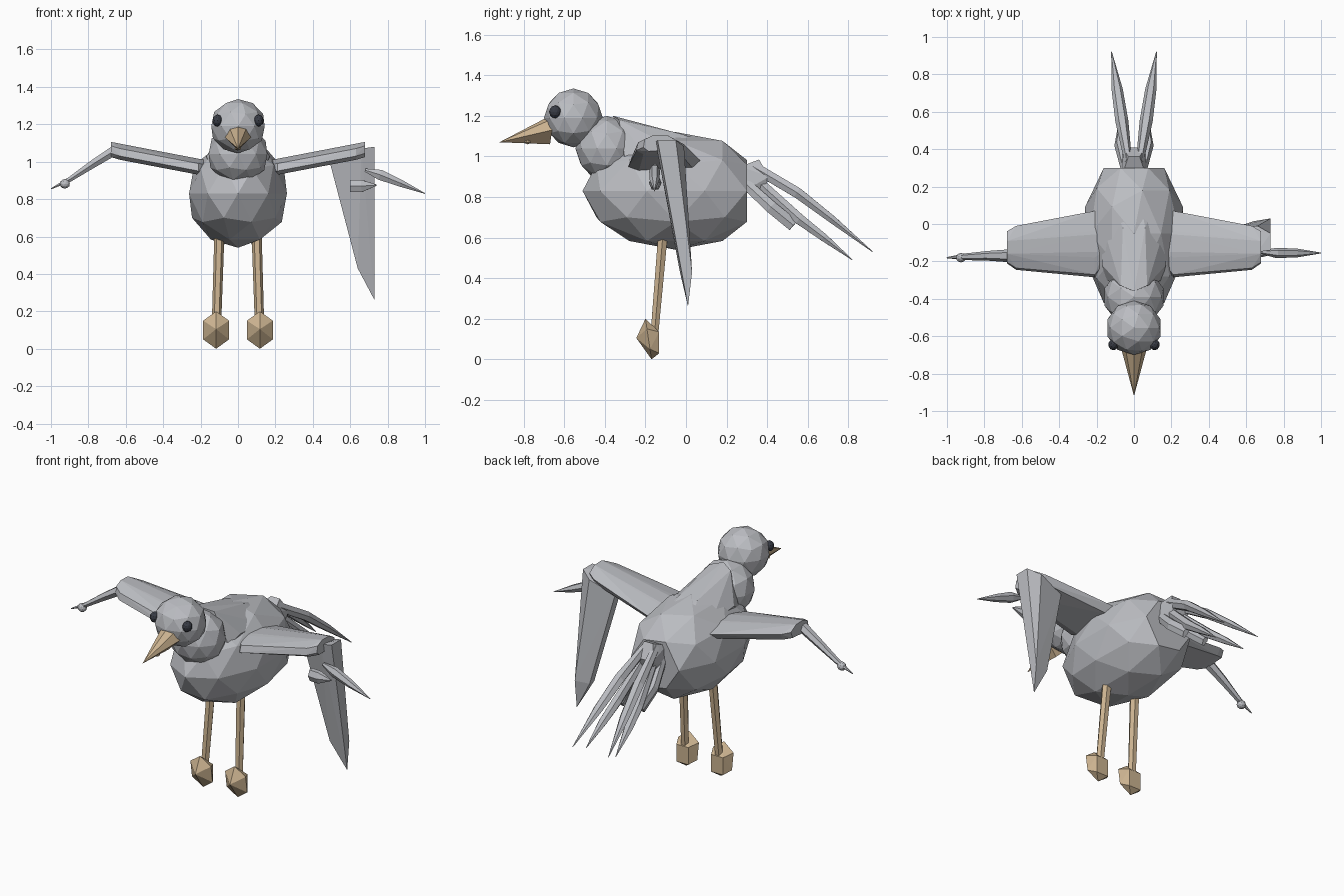
import bpy, bmesh, math
from mathutils import Vector

cube = bpy.data.objects.get("Cube")
if cube:
    bpy.data.objects.remove(cube)


def material(name, rgb):
    m = bpy.data.materials.new(name)
    m.use_nodes = True
    m.diffuse_color = (*rgb, 1)
    bsdf = next(n for n in m.node_tree.nodes if n.type == 'BSDF_PRINCIPLED')
    bsdf.inputs["Base Color"].default_value = (*rgb, 1)
    return m


GREY = material("feather grey", (0.50, 0.51, 0.54))
TAN = material("beak tan", (0.60, 0.45, 0.28))
DARK = material("eye dark", (0.04, 0.045, 0.06))


def finish(name, bm, mat):
    bmesh.ops.recalc_face_normals(bm, faces=bm.faces)
    mesh = bpy.data.meshes.new(name)
    bm.to_mesh(mesh)
    bm.free()
    mesh.materials.append(mat)
    ob = bpy.data.objects.new(name, mesh)
    bpy.context.collection.objects.link(ob)
    return ob


def ball(name, centre, radii, mat, detail=2, back=None):
    """Faceted ball, optionally flattened at a back plane."""
    bm = bmesh.new()
    bmesh.ops.create_icosphere(bm, subdivisions=detail, radius=1)
    for v in bm.verts:
        v.co = Vector(c + r * u for c, r, u in zip(centre, radii, v.co))
        if back is not None:
            v.co.y = min(v.co.y, back)
    return finish(name, bm, mat)


def hull(name, points, mat):
    bm = bmesh.new()
    for p in points:
        bm.verts.new(p)
    result = bmesh.ops.convex_hull(bm, input=bm.verts)
    loose = {g for g in result["geom_interior"] + result["geom_unused"]
             if isinstance(g, bmesh.types.BMVert)}
    bmesh.ops.delete(bm, geom=list(loose), context='VERTS')
    return finish(name, bm, mat)


def spindle(name, path, mat, side=(1, 0, 0), sides=6):
    """Tapered rod; path rows are (point, half width along side, half depth)."""
    axis = (Vector(path[-1][0]) - Vector(path[0][0])).normalized()
    u = Vector(side)
    u = (u - axis * u.dot(axis)).normalized()
    w = axis.cross(u)
    bm = bmesh.new()
    rings = []
    for p, a, b in path:
        rings.append([bm.verts.new(Vector(p) + u * a * math.cos(t) + w * b * math.sin(t))
                      for t in (math.tau * i / sides for i in range(sides))])
    for r, s in zip(rings, rings[1:]):
        for i in range(sides):
            j = (i + 1) % sides
            bm.faces.new((r[i], r[j], s[j], s[i]))
    bm.faces.new(rings[0])
    bm.faces.new(rings[-1])
    return finish(name, bm, mat)


# Body, neck and head
ball("body", (0, -0.05, 0.83), (0.275, 0.46, 0.29), GREY, back=0.30)
ball("neck", (0, -0.39, 1.04), (0.165, 0.155, 0.16), GREY)
ball("head", (0, -0.555, 1.19), (0.15, 0.145, 0.145), GREY)

# Ridged mantle between the wings
hull("mantle", [(0, -0.36, 1.20)] + [(s * x, y, z) for s in (-1, 1) for x, y, z in
     ((0.07, -0.33, 1.18), (0.06, -0.02, 1.11), (0.03, 0.14, 1.06),
      (0.17, -0.22, 1.03), (0.17, 0.0, 1.01), (0.15, -0.3, 0.98), (0.12, 0.12, 1.02))], GREY)

# Beak
hull("beak", [(0, -0.92, 1.07), (0, -0.67, 1.20), (0, -0.67, 1.06),
              (0.07, -0.66, 1.13), (-0.07, -0.66, 1.13),
              (0.045, -0.67, 1.18), (-0.045, -0.67, 1.18)], TAN)
ball("beak_bump", (0, -0.78, 1.075), (0.02, 0.02, 0.016), TAN, 1)

# Upper wings: flattened arch lofted from root to wrist
STATIONS = ((0.16, -0.22, 0.02, 0.97), (0.21, -0.285, 0.07, 0.975),
            (0.63, -0.245, -0.01, 1.055), (0.68, -0.21, -0.04, 1.07))
ARCH = ((0, -0.025), (0.04, 0.015), (0.3, 0.036), (0.7, 0.034), (1, 0.005), (0.9, -0.035), (0.15, -0.045))
for s, label in ((1, "left"), (-1, "right")):
    hull(label + "_upper_wing", [(s * x, a + t * (b - a), z + h)
         for x, a, b, z in STATIONS for t, h in ARCH], GREY)

    # Eyes
    ball(label + "_eye", (s * 0.11, -0.645, 1.22), (0.027, 0.03, 0.032), DARK)

    # Legs and faceted feet
    spindle(label + "_leg", [((s * 0.1, -0.115, 0.60), 0.027, 0.027),
                             ((s * 0.115, -0.155, 0.13), 0.025, 0.022)], TAN)
    cx = s * 0.117
    ring = [(cx + 0.08 * math.cos(t), -0.185 - 0.015 * math.sin(t), 0.1 + 0.1 * math.sin(t))
            for t in (math.pi / 6 + math.pi / 3 * i for i in range(6))]
    hull(label + "_foot", ring + [(cx, -0.245, 0.105)] +
         [(cx + dx, -0.132, z) for dx in (-0.04, 0.04) for z in (0.03, 0.135)], TAN)

    # Tail feathers: long upper, lower and short stub
    spindle(label + "_upper_tail_feather",
            [((s * 0.03, 0.33, 0.95), 0.02, 0.03), ((s * 0.065, 0.55, 0.82), 0.035, 0.03),
             ((s * 0.09, 0.72, 0.69), 0.03, 0.022), ((s * 0.12, 0.92, 0.53), 0.002, 0.002)], GREY)
    spindle(label + "_lower_tail_feather",
            [((s * 0.035, 0.36, 0.87), 0.02, 0.03), ((s * 0.07, 0.56, 0.69), 0.03, 0.03),
             ((s * 0.085, 0.68, 0.60), 0.027, 0.022), ((s * 0.1, 0.82, 0.49), 0.002, 0.002)], GREY)
    spindle(label + "_short_tail_feather",
            [((s * 0.05, 0.29, 0.87), 0.02, 0.03), ((s * 0.08, 0.42, 0.75), 0.025, 0.035),
             ((s * 0.07, 0.53, 0.66), 0.015, 0.035)], GREY)

# Tail root
hull("tail_root", [(s * x, y, z) for s in (-1, 1) for x, y, z in
     ((0.06, 0.27, 0.95), (0.07, 0.27, 0.82), (0.03, 0.36, 0.985),
      (0.06, 0.41, 0.90), (0.04, 0.38, 0.82))], GREY)

# Right wing tip: slim lowered feather with a small knob
spindle("right_wing_tip", [((-0.66, -0.17, 1.06), 0.035, 0.03), ((-0.78, -0.17, 0.985), 0.026, 0.024),
        ((-0.9, -0.175, 0.905), 0.018, 0.015), ((-1.0, -0.18, 0.855), 0.003, 0.003)], GREY, (0, 1, 0))
ball("right_wing_knob", (-0.925, -0.18, 0.882), (0.027, 0.025, 0.026), GREY)

# Left wing tip: long hanging blade, side feather and short spur
hull("left_hanging_blade", [(0.73, 0.01, 0.26), (0.73, -0.14, 1.08), (0.73, -0.05, 1.08),
     (0.66, -0.15, 1.07), (0.66, -0.01, 1.05), (0.49, -0.07, 1.0), (0.5, -0.03, 0.99),
     (0.64, -0.03, 0.43), (0.64, 0.015, 0.43), (0.73, 0.03, 0.43)], GREY)
spindle("left_side_feather", [((0.68, -0.15, 0.955), 0.01, 0.01), ((0.76, -0.155, 0.93), 0.027, 0.032),
        ((0.87, -0.155, 0.885), 0.024, 0.022), ((1.0, -0.155, 0.83), 0.002, 0.002)], GREY, (0, 1, 0))
spindle("left_wing_spur", [((0.60, -0.15, 0.87), 0.03, 0.038), ((0.66, -0.155, 0.87), 0.028, 0.038),
        ((0.74, -0.16, 0.875), 0.004, 0.004)], GREY, (0, 1, 0))
